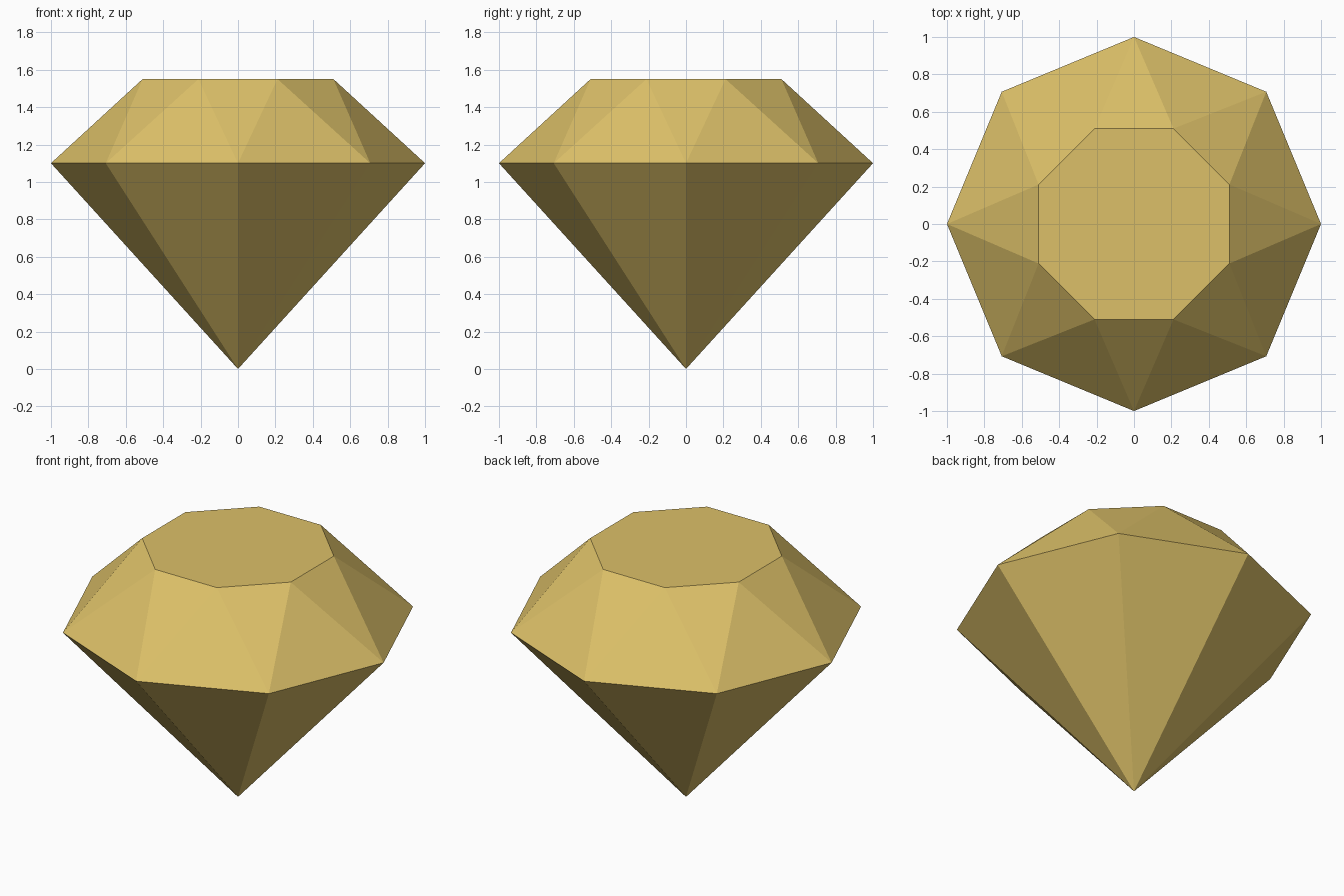
import bpy
import bmesh
from math import cos, sin, pi

cube = bpy.data.objects.get("Cube")
if cube:
    bpy.data.objects.remove(cube, do_unlink=True)

SIDES = 8
STEP = 2 * pi / SIDES


def make_material(name, color):
    mat = bpy.data.materials.new(name)
    mat.use_nodes = True
    mat.diffuse_color = color
    mat.node_tree.nodes["Principled BSDF"].inputs["Base Color"].default_value = color
    return mat


def ring(bm, radius, z, turn=0.0):
    return [bm.verts.new((radius * cos(STEP * (i + turn)),
                          radius * sin(STEP * (i + turn)), z))
            for i in range(SIDES)]


bm = bmesh.new()
tip = bm.verts.new((0, 0, 0))
girdle = ring(bm, 1.0, 1.1)
table = ring(bm, 0.552, 1.55, turn=0.5)

# Flat top
bm.faces.new(table)
for i in range(SIDES):
    j = (i + 1) % SIDES
    # Crown: alternating up and down triangles
    bm.faces.new((girdle[i], girdle[j], table[i]))
    bm.faces.new((girdle[j], table[j], table[i]))
    # Pavilion: facets meeting at the tip
    bm.faces.new((girdle[j], girdle[i], tip))
bmesh.ops.recalc_face_normals(bm, faces=bm.faces[:])

mesh = bpy.data.meshes.new("gem")
bm.to_mesh(mesh)
bm.free()
mesh.materials.append(make_material("golden yellow", (0.72, 0.53, 0.14, 1)))
gem = bpy.data.objects.new("gem", mesh)
bpy.context.collection.objects.link(gem)
